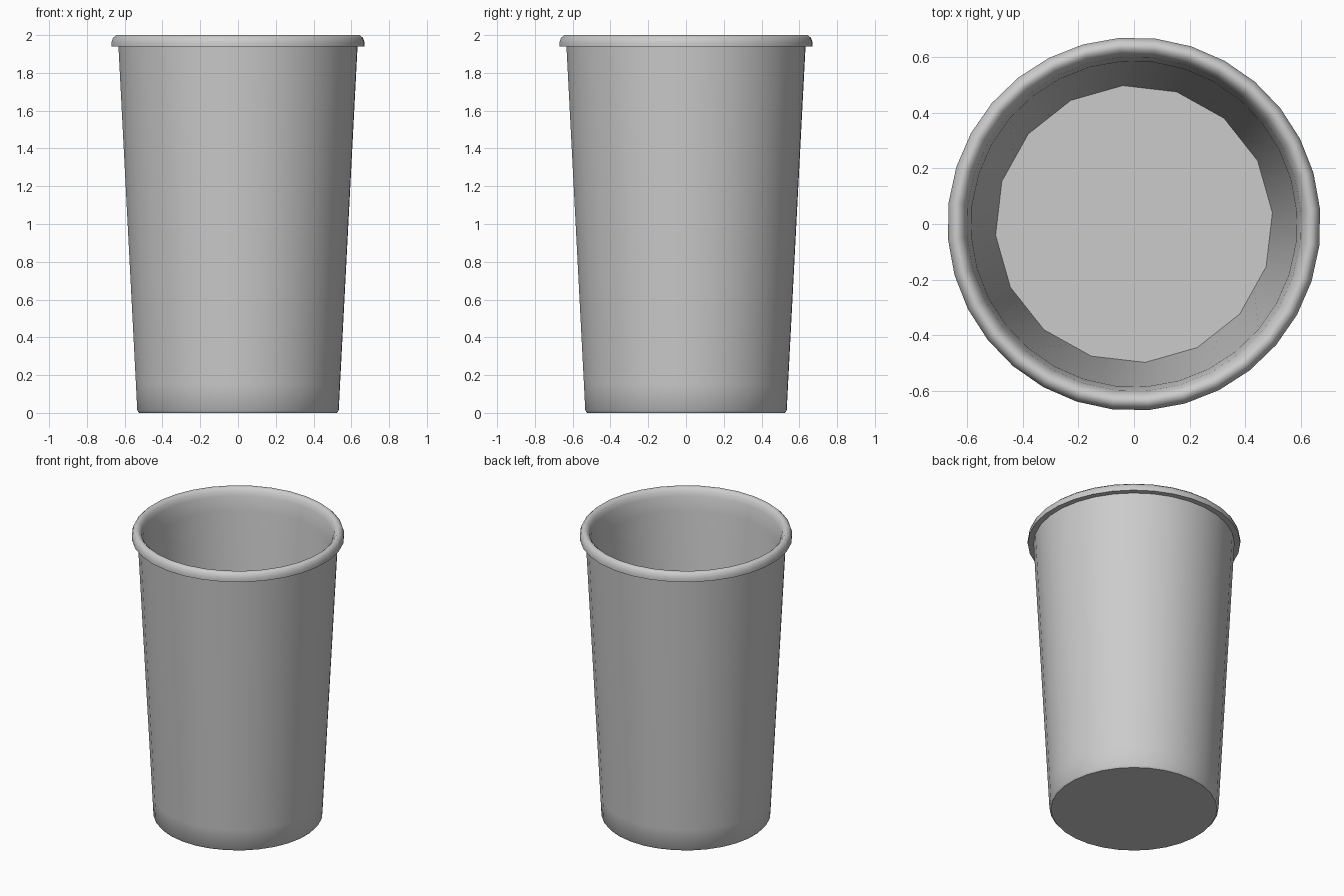
import bpy, bmesh, math

if "Cube" in bpy.data.objects:
    bpy.data.objects.remove(bpy.data.objects["Cube"])

SIDES = 32
OFFSET = math.radians(4.6)

# (radius, height) lathe profile: underside -> outer wall -> rolled rim -> inner wall -> floor
PROFILE = [
    (0.525, 0.0), (0.535, 0.012), (0.542, 0.15), (0.635, 1.94),
    (0.672, 1.94), (0.672, 1.962), (0.664, 1.985), (0.648, 2.0),
    (0.630, 1.998), (0.614, 1.982), (0.602, 1.95), (0.587, 1.85),
    (0.507, 0.14), (0.50, 0.06),
]

bm = bmesh.new()
rings = []
for i, (r, z) in enumerate(PROFILE):
    ring = []
    for k in range(SIDES):
        a = OFFSET + 2 * math.pi * k / SIDES
        rr = r
        # the floor outline has half as many sides
        if i >= len(PROFILE) - 2 and k % 2:
            rr = r * math.cos(2 * math.pi / SIDES)
        ring.append(bm.verts.new((rr * math.cos(a), rr * math.sin(a), z)))
    rings.append(ring)

# walls and rim
for lo, hi in zip(rings, rings[1:]):
    for k in range(SIDES):
        n = (k + 1) % SIDES
        bm.faces.new((lo[k], lo[n], hi[n], hi[k]))

# underside and inner floor
bm.faces.new(list(reversed(rings[0])))
bm.faces.new(rings[-1])
bmesh.ops.recalc_face_normals(bm, faces=bm.faces)

mesh = bpy.data.meshes.new("cup")
bm.to_mesh(mesh)
bm.free()
cup = bpy.data.objects.new("cup", mesh)
bpy.context.collection.objects.link(cup)

# smooth shading with sharp edges kept
bpy.context.view_layer.objects.active = cup
cup.select_set(True)
bpy.ops.object.shade_smooth_by_angle(angle=math.radians(50))
